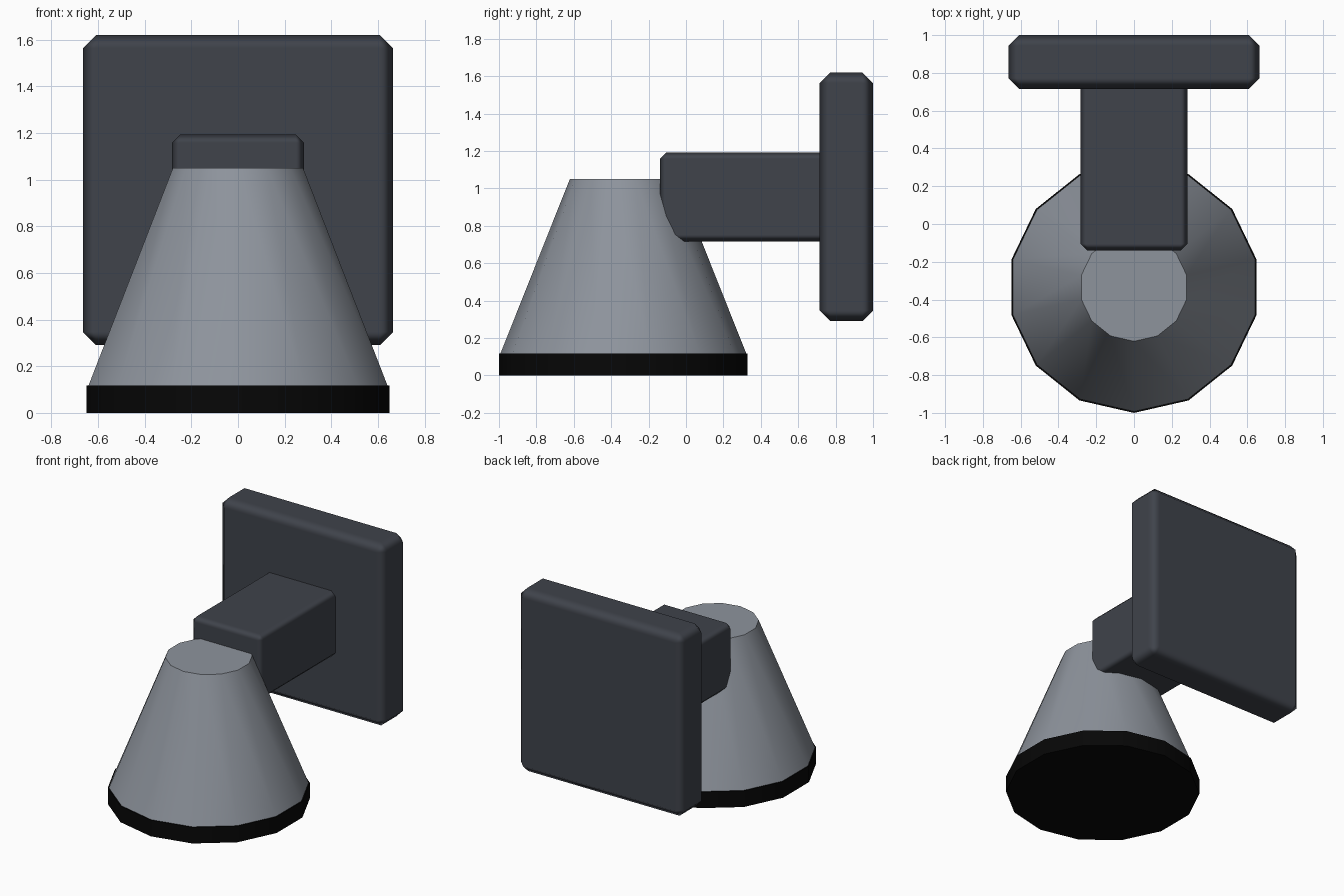
import bpy
from math import radians

if "Cube" in bpy.data.objects:
    bpy.data.objects.remove(bpy.data.objects["Cube"])


def material(name, color):
    mat = bpy.data.materials.new(name)
    mat.diffuse_color = (*color, 1)
    mat.use_nodes = True
    mat.node_tree.nodes["Principled BSDF"].inputs["Base Color"].default_value = mat.diffuse_color
    return mat


dark = material("dark_metal", (0.05, 0.056, 0.07))
grey = material("grey_metal", (0.27, 0.295, 0.335))
black = material("black_lens", (0.002, 0.002, 0.002))


def finish(name, mat):
    obj = bpy.context.object
    obj.name = name
    obj.data.materials.append(mat)
    return obj


def bevelled_box(name, lo, hi, bevel):
    mid = [(a + b) / 2 for a, b in zip(lo, hi)]
    bpy.ops.mesh.primitive_cube_add(size=1, location=mid)
    obj = finish(name, dark)
    obj.scale = [b - a for a, b in zip(lo, hi)]
    bpy.ops.object.transform_apply(location=False, rotation=False, scale=True)
    bpy.ops.object.shade_smooth()
    mod = obj.modifiers.new("bevel", 'BEVEL')
    mod.width = bevel
    mod.segments = 1
    mod.harden_normals = True


def round_part(name, r_bottom, r_top, z0, z1, mat):
    bpy.ops.mesh.primitive_cone_add(
        vertices=14, radius1=r_bottom, radius2=r_top, depth=z1 - z0,
        location=(0, -0.335, (z0 + z1) / 2))
    finish(name, mat)
    bpy.ops.object.shade_smooth_by_angle(angle=radians(30))


# Wall plate and the arm reaching out of it
bevelled_box("wall_plate", (-0.665, 0.715, 0.29), (0.665, 1.0, 1.62), 0.057)
bevelled_box("arm", (-0.283, -0.14, 0.717), (0.283, 0.78, 1.192), 0.035)

# Conical shade with a black disc closing its mouth
round_part("shade", 0.658, 0.286, 0.115, 1.05, grey)
round_part("lens", 0.665, 0.665, 0.0, 0.117, black)
